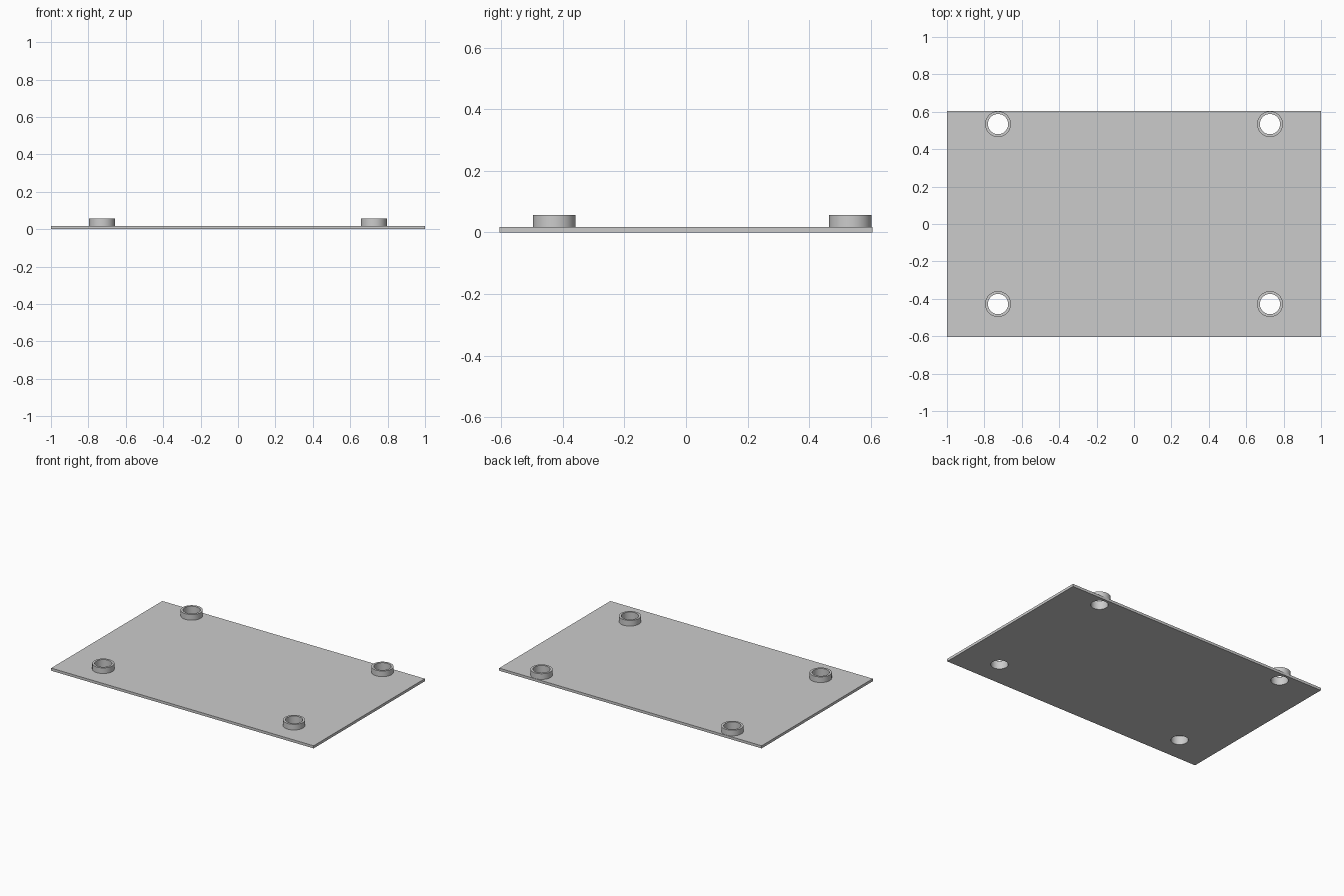
import bpy, bmesh, math

if "Cube" in bpy.data.objects:
    bpy.data.objects.remove(bpy.data.objects["Cube"])

HALF_X, HALF_Y = 1.0, 0.605
PLATE_T, TOP = 0.018, 0.057
R_OUT, R_IN, SIDES = 0.069, 0.054, 48
CENTRES = [(sx * 0.727, y) for sx in (-1, 1) for y in (-0.428, 0.534)]

grey = bpy.data.materials.new("light grey")
grey.diffuse_color = (0.6, 0.6, 0.6, 1)
grey.use_nodes = True
grey.node_tree.nodes["Principled BSDF"].inputs["Base Color"].default_value = grey.diffuse_color


def circle(cx, cy, r):
    return [(cx + r * math.cos(2 * math.pi * i / SIDES),
             cy + r * math.sin(2 * math.pi * i / SIDES)) for i in range(SIDES)]


def finish(bm, name):
    bmesh.ops.recalc_face_normals(bm, faces=bm.faces)
    mesh = bpy.data.meshes.new(name)
    bm.to_mesh(mesh)
    bm.free()
    mesh.materials.append(grey)
    obj = bpy.data.objects.new(name, mesh)
    bpy.context.collection.objects.link(obj)
    bpy.ops.object.select_all(action='DESELECT')
    obj.select_set(True)
    bpy.context.view_layer.objects.active = obj
    bpy.ops.object.shade_smooth_by_angle(angle=math.radians(30))
    return obj


# Base plate: outline with four round holes, filled and extruded
bm = bmesh.new()
outline = [(-HALF_X, -HALF_Y), (HALF_X, -HALF_Y), (HALF_X, HALF_Y), (-HALF_X, HALF_Y)]
edges = []
for loop in [outline] + [circle(x, y, R_IN) for x, y in CENTRES]:
    vs = [bm.verts.new((x, y, 0)) for x, y in loop]
    edges += [bm.edges.new((vs[i - 1], vs[i])) for i in range(len(vs))]
bmesh.ops.triangle_fill(bm, edges=edges, use_beauty=True, use_dissolve=False, normal=(0, 0, 1))
ext = bmesh.ops.extrude_face_region(bm, geom=bm.faces[:], use_keep_orig=True)
bmesh.ops.translate(bm, vec=(0, 0, PLATE_T),
                    verts=[v for v in ext["geom"] if isinstance(v, bmesh.types.BMVert)])
finish(bm, "base_plate")

# Raised collars around the holes: ring section swept round each centre
for n, (cx, cy) in enumerate(CENTRES, 1):
    bm = bmesh.new()
    section = [(R_OUT, PLATE_T), (R_OUT, TOP), (R_IN, TOP), (R_IN, PLATE_T)]
    rings = [[bm.verts.new((x, y, z)) for x, y in circle(cx, cy, r)] for r, z in section]
    for a, b in zip(rings, rings[1:] + rings[:1]):
        for i in range(SIDES):
            bm.faces.new((a[i - 1], a[i], b[i], b[i - 1]))
    finish(bm, f"hole_collar_{n}")
